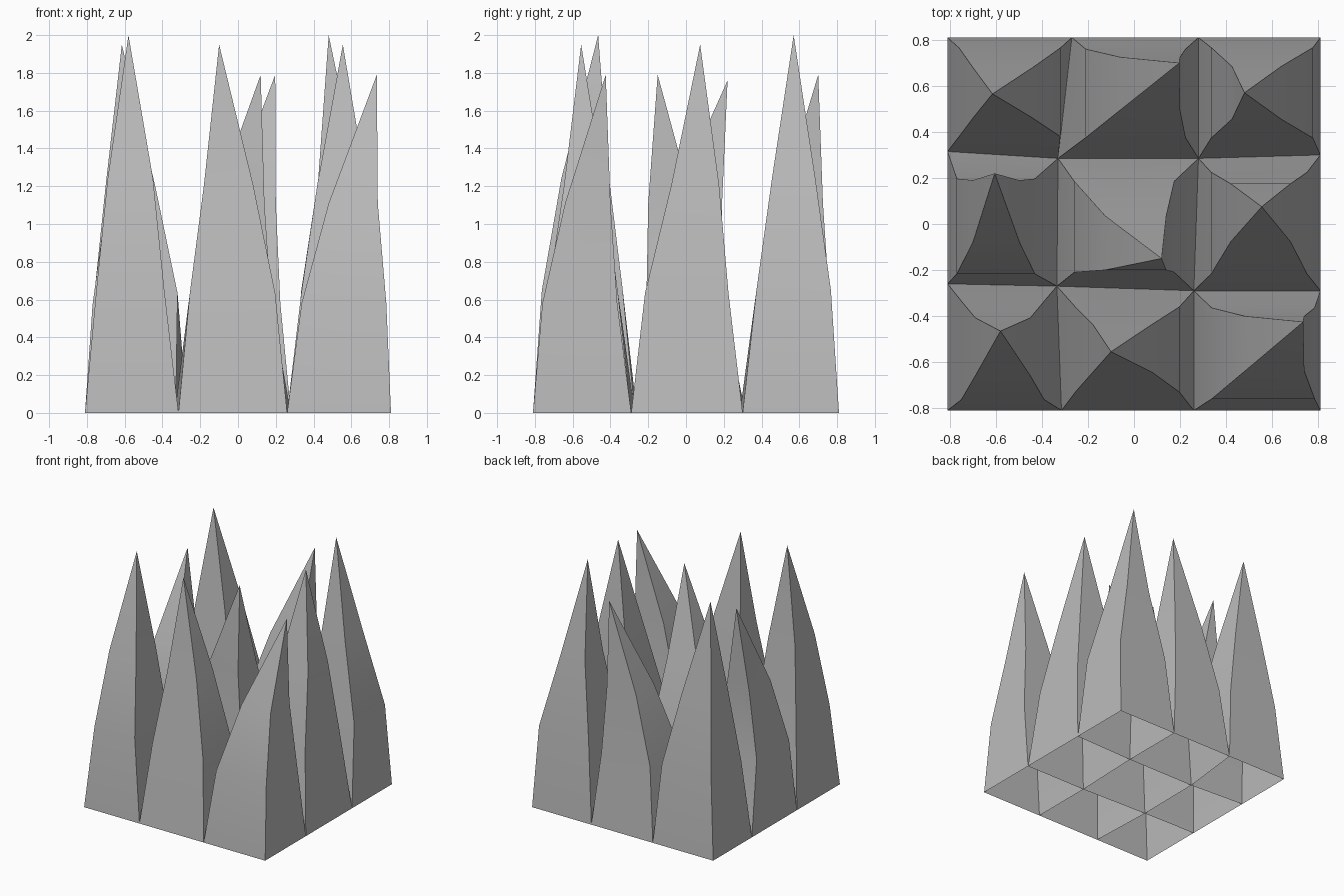
import bpy
import bmesh

default_cube = bpy.data.objects.get("Cube")
if default_cube:
    bpy.data.objects.remove(default_cube, do_unlink=True)

# Single grey material
grey = bpy.data.materials.new("plain grey")
grey.use_nodes = True
colour = (0.5, 0.5, 0.5, 1)
grey.diffuse_color = colour
grey.node_tree.nodes["Principled BSDF"].inputs["Base Color"].default_value = colour

# Shared ground corners of the three by three block, front row first
ground_corners = [
    [(-.81, -.81), (-.315, -.81), (.26, -.81), (.81, -.81)],
    [(-.81, -.26), (-.335, -.27), (.26, -.29), (.81, -.29)],
    [(-.81, .315), (-.33, .285), (.28, .285), (.81, .3)],
    [(-.81, .81), (-.27, .81), (.28, .81), (.81, .81)],
]

# Each spike: tip, then lower and upper section as left, right, front, back
spikes = [
    ("front_right_spike", (-.58, -.465, 2), (-.75, -.39, -.763, -.335), (-.69, -.45, -.66, -.407)),
    ("front_middle_spike", (-.1, -.555, 1.95), (-.255, .197, -.73, -.36), (-.18, .08, -.645, -.435)),
    ("front_left_spike", (.735, -.425, 1.79), (.337, .785, -.76, -.364), (.48, .74, -.64, -.4)),
    ("middle_right_spike", (-.605, .22, 1.76), (-.77, -.43, -.217, .197), (-.7, -.497, -.08, .19)),
    ("centre_spike", (.12, -.15, 1.79), (-.26, .175, -.21, .186), (-.125, .14, -.2, .035)),
    ("middle_left_spike", (.555, .075, 1.95), (.335, .752, -.217, .225), (.42, .68, -.077, .175)),
    ("back_right_spike", (-.615, .565, 1.95), (-.76, -.32, .38, .765), (-.7, -.44, .46, .68)),
    ("back_middle_spike", (.197, .7, 1.79), (-.21, .224, .375, .76), (-.06, .2, .495, .725)),
    ("back_left_spike", (.48, .57, 2), (.335, .778, .373, .767), (.425, .64, .455, .685)),
]
LOWER_LEVEL, UPPER_LEVEL = .325, .62


def rectangle(left, right, front, back):
    return [(left, front), (right, front), (right, back), (left, back)]


def build_spike(name, base, tip, lower, upper):
    """Open-bottomed four-sided spike that bends inward through two sections."""
    bm = bmesh.new()
    height = tip[2]
    sections = [(base, 0), (rectangle(*lower), LOWER_LEVEL * height),
                (rectangle(*upper), UPPER_LEVEL * height)]
    rings = [[bm.verts.new((x, y, z)) for x, y in outline] for outline, z in sections]
    point = bm.verts.new(tip)
    for side in range(4):
        following = (side + 1) % 4
        for below, above in zip(rings, rings[1:]):
            bm.faces.new((below[side], below[following], above[following], above[side]))
        bm.faces.new((rings[-1][side], rings[-1][following], point))
    mesh = bpy.data.meshes.new(name)
    bm.to_mesh(mesh)
    bm.free()
    mesh.materials.append(grey)
    spike = bpy.data.objects.new(name, mesh)
    bpy.context.scene.collection.objects.link(spike)
    return spike


# Fill the block cell by cell
bpy.ops.object.select_all(action="DESELECT")
for index, (name, tip, lower, upper) in enumerate(spikes):
    row, column = divmod(index, 3)
    near, far = ground_corners[row], ground_corners[row + 1]
    base = [near[column], near[column + 1], far[column + 1], far[column]]
    spike = build_spike(name, base, tip, lower, upper)
    spike.select_set(True)
    bpy.context.view_layer.objects.active = spike

# Soften the bends along each side while keeping the corner ridges sharp
bpy.ops.object.shade_smooth_by_angle()
